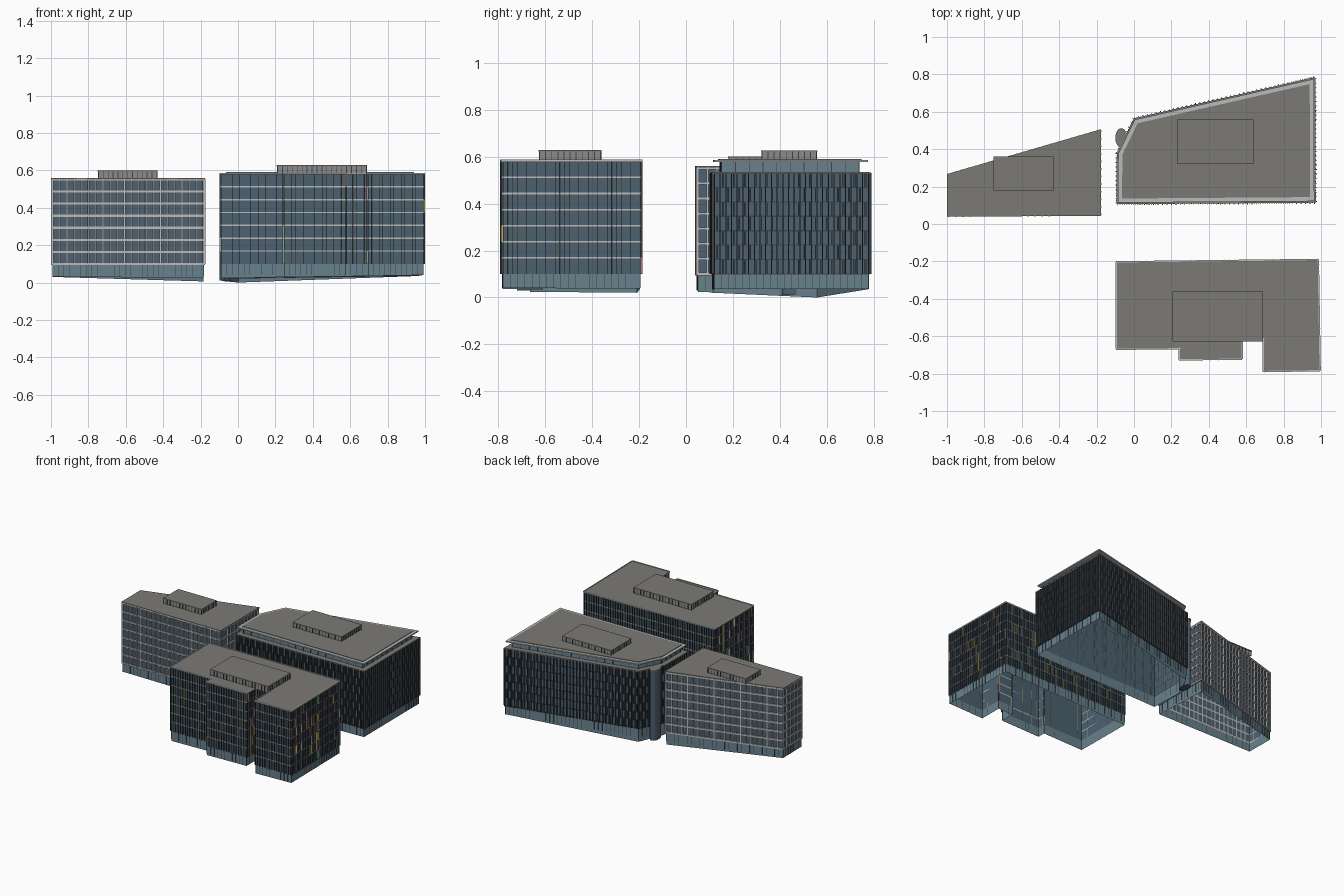
import bpy, bmesh, random
from mathutils import Vector, Matrix

if "Cube" in bpy.data.objects:
    bpy.data.objects.remove(bpy.data.objects["Cube"])

random.seed(4)


def mat(name, r, g, b):
    m = bpy.data.materials.new(name)
    m.diffuse_color = (r, g, b, 1)
    m.use_nodes = True
    m.node_tree.nodes["Principled BSDF"].inputs["Base Color"].default_value = m.diffuse_color
    return m


GLASS = mat("dark_glass", .075, .12, .16)
BASE = mat("base_glass", .14, .22, .27)
ROOF = mat("roof_grey", .2, .195, .18)
PALE = mat("pale_trim", .5, .5, .5)
FIN = mat("dark_fin", .045, .055, .065)
PANEL = mat("plant_panel", .27, .26, .25)
YELLOW = mat("yellow_fin", .55, .4, .08)
GREEN = mat("green_fin", .2, .4, .22)
ROSE = mat("rose_fin", .4, .2, .22)


def finish(name, bm, material):
    me = bpy.data.meshes.new(name)
    bm.to_mesh(me)
    bm.free()
    ob = bpy.data.objects.new(name, me)
    me.materials.append(material)
    bpy.context.collection.objects.link(ob)
    return ob


def inset(pts, d):
    """Move every edge of a counter-clockwise footprint inwards by d."""
    out = []
    for i, p in enumerate(pts):
        p = Vector(p[:2])
        a = (p - Vector(pts[i - 1][:2])).normalized()
        b = (Vector(pts[(i + 1) % len(pts)][:2]) - p).normalized()
        na, nb = Vector((-a.y, a.x)), Vector((-b.y, b.x))
        q = p + (na + nb) * (d / (1 + na.dot(nb)))
        out.append((q.x, q.y))
    return out


def shell(name, pts, z0, z1, material, top=False, bottom=False):
    """Vertical walls over a footprint; z0 may be one height per corner."""
    bm = bmesh.new()
    n = len(pts)
    zs = z0 if isinstance(z0, list) else [z0] * n
    lo = [bm.verts.new((p[0], p[1], z)) for p, z in zip(pts, zs)]
    hi = [bm.verts.new((p[0], p[1], z1)) for p in pts]
    for i in range(n):
        j = (i + 1) % n
        bm.faces.new((lo[i], lo[j], hi[j], hi[i]))
    if top:
        bm.faces.new(hi)
    if bottom:
        bm.faces.new(lo[::-1])
    return finish(name, bm, material)


def edges(pts):
    for i, p in enumerate(pts):
        a, b = Vector(p[:2]), Vector(pts[(i + 1) % len(pts)][:2])
        d = (b - a).normalized()
        yield a, d, Vector((d.y, -d.x)), (b - a).length


def bar(bm, a, d, n, s, width, depth, z0, z1):
    """Box on a wall, centred at distance s along the edge, sticking out by depth."""
    c = a + d * s + n * (depth / 2)
    m = Matrix(((d.x * width, n.x * depth, 0, c.x),
                (d.y * width, n.y * depth, 0, c.y),
                (0, 0, z1 - z0, (z0 + z1) / 2),
                (0, 0, 0, 1)))
    bmesh.ops.create_cube(bm, size=1, matrix=m)


def fins(name, pts, spacing, width, depth, z0, z1, material, shift=0.0):
    bm = bmesh.new()
    for a, d, n, length in edges(pts):
        k = max(1, round(length / spacing))
        for i in range(k + (0 if shift else 1)):
            bar(bm, a, d, n, length * (i + shift) / k, width, depth, z0, z1)
    return finish(name, bm, material)


def bands(name, pts, heights, thick, depth, material):
    bm = bmesh.new()
    for a, d, n, length in edges(pts):
        for z in heights:
            bar(bm, a, d, n, length / 2, length + depth, depth, z - thick / 2, z + thick / 2)
    return finish(name, bm, material)


def plant_room(name, x0, x1, y0, y1, z0, z1):
    pts = [(x0, y0), (x1, y0), (x1, y1), (x0, y1)]
    shell(name, inset(pts, .004), z0, z1, PANEL)
    shell(name + "_lid", pts, z1 - .006, z1, ROOF, True, True)
    fins(name + "_seams", inset(pts, .004), .027, .004, .003, z0, z1 - .006, FIN)


def base(name, pts, lows, z1):
    shell(name, pts, lows, z1, BASE)
    fins(name + "_mullions", pts, .03, .002, .002, max(lows), z1, FIN)


# West building: white window grid on a wedge footprint
west = [(-1, .038), (-.175, .043), (-.175, .508), (-1, .268)]
wall = inset(west, .009)
base("west_base", wall, [.032, .024, .006, .03], .1)
shell("west_glass_walls", wall, .1, .553, GLASS)
fins("west_grid_posts", wall, .039, .009, .009, .1, .553, PALE)
bands("west_grid_floors", wall, [.1 + .0643 * i for i in range(8)], .011, .008, PALE)
shell("west_roof", inset(west, .001), .552, .56, ROOF, True)
plant_room("west_plant_room", -.75, -.43, .18, .36, .56, .6)

# North building: dark staggered fins, set-back top storey, overhanging roof
north = [(-.1, .1), (.978, .108), (.975, .793), (-.005, .57), (-.098, .38)]
wall = inset(north, .013)
base("north_base", wall, [.02, .035, .035, 0, .008], .1)
shell("north_glass_walls", wall, .1, .53, GLASS)
fins("north_main_fins", wall, .024, .004, .013, .1, .53, FIN)
step = .43 / 7
for i in range(7):
    z = .1 + step * i
    fins(f"north_short_fins_{i}", wall, .048, .007, .009, z, z + step, FIN,
         .25 if i % 2 else .75)
bands("north_floor_lines", wall, [.1 + step * i for i in range(8)], .005, .004, FIN)
shell("north_terrace", inset(north, .006), .526, .534, ROOF, True)
top_storey = inset(north, .045)
shell("north_top_storey", top_storey, .53, .58, BASE)
fins("north_top_mullions", top_storey, .06, .003, .003, .53, .58, FIN)
slab = inset(north, .014)
shell("north_roof_edge", slab, .577, .586, PALE, True, True)
shell("north_roof", inset(north, .036), .586, .59, ROOF, True)
plant_room("north_plant_room", .23, .64, .32, .56, .59, .627)

# Rounded stair tower beside the north building
bm = bmesh.new()
m = Matrix.Translation((-.068, .46, .27)) @ Matrix.Diagonal((.03, .05, 1, 1))
bmesh.ops.create_cone(bm, cap_ends=True, segments=24, radius1=1, radius2=1, depth=.52, matrix=m)
tower = finish("stair_tower", bm, GLASS)
bm = bmesh.new()
m = Matrix.Translation((-.068, .46, .532)) @ Matrix.Diagonal((.032, .052, 1, 1))
bmesh.ops.create_cone(bm, cap_ends=True, segments=24, radius1=1, radius2=1, depth=.008, matrix=m)
finish("stair_tower_cap", bm, ROOF)

# South building: stepped footprint with pale floor lines and thin coloured fins
south = [(-.1, -.674), (.237, -.672), (.237, -.731), (.583, -.727), (.583, -.622),
         (.686, -.62), (.686, -.793), (1, -.789), (.99, -.185), (-.1, -.198)]
wall = inset(south, .01)
base("south_base", wall, [.024, .029, .029, .033, .033, .035, .035, .04, .038, .02], .1)
shell("south_glass_walls", wall, .1, .58, GLASS)
bands("south_floor_lines", wall, [.1 + .0686 * i for i in range(1, 7)], .007, .004, PALE)
groups = {FIN: bmesh.new(), YELLOW: bmesh.new(), GREEN: bmesh.new(), ROSE: bmesh.new()}
for a, d, n, length in edges(wall):
    k = max(1, round(length / .02))
    for i in range(k + 1):
        for f in range(7):
            pick = random.choices(list(groups), (12, 1, 1, 1))[0]
            z = .1 + .0686 * f
            bar(groups[pick], a, d, n, length * i / k, .0012, .01, z, z + .0686)
for material, bm in groups.items():
    finish("south_" + material.name + "s", bm, material)
shell("south_roof", inset(south, .008), .578, .584, ROOF, True)
bands("south_parapet", inset(south, .008), [.582], .01, .007, PALE)
plant_room("south_plant_room", .207, .69, -.628, -.36, .584, .628)
